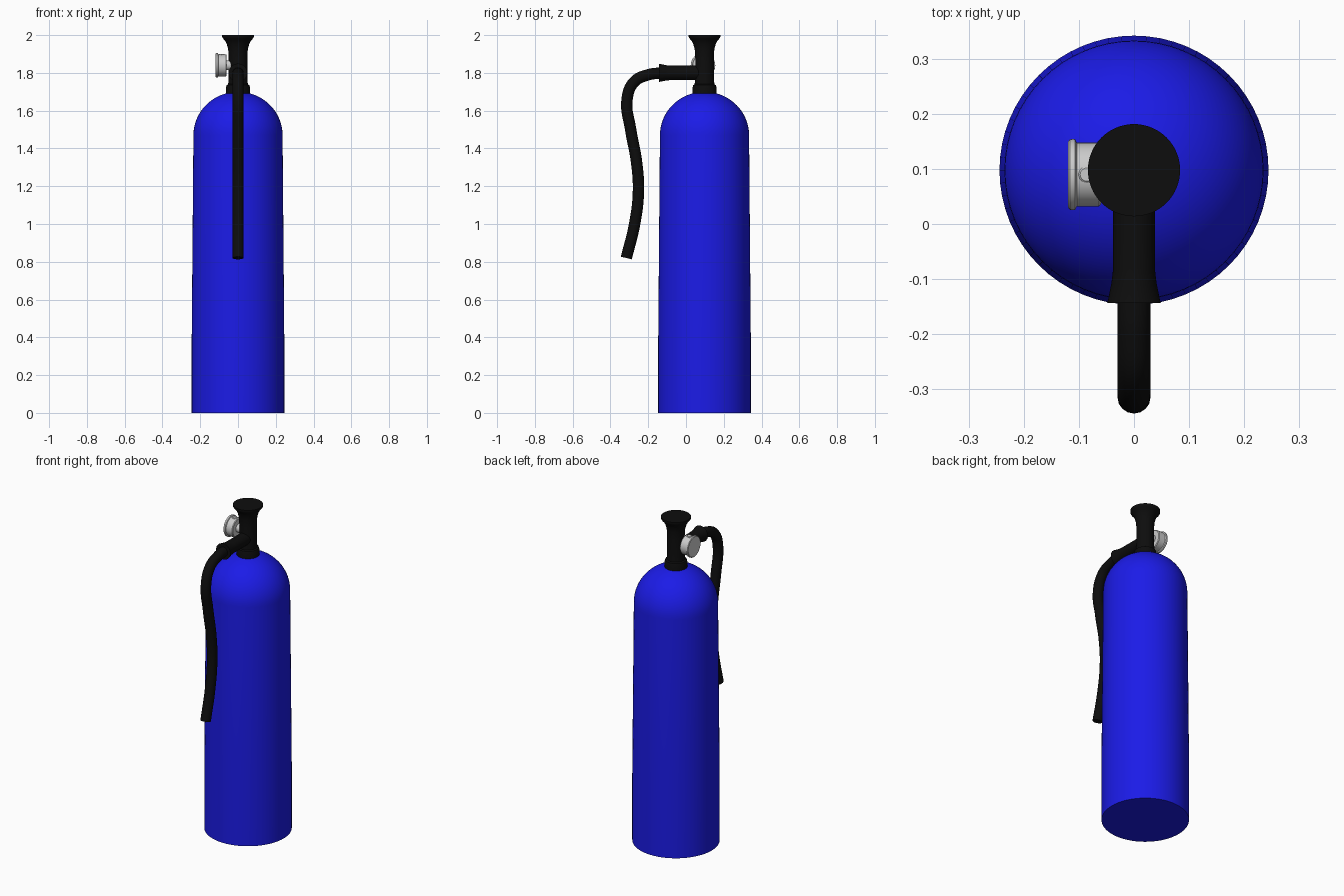
import bpy, bmesh, math
from mathutils import Matrix, Vector

if "Cube" in bpy.data.objects:
    bpy.data.objects.remove(bpy.data.objects["Cube"])


def material(name, rgb):
    m = bpy.data.materials.new(name)
    m.diffuse_color = (*rgb, 1)
    m.use_nodes = True
    m.node_tree.nodes["Principled BSDF"].inputs["Base Color"].default_value = m.diffuse_color
    return m


BLUE = material("blue_paint", (0.011, 0.011, 0.8))
BLACK = material("black_rubber", (0.004, 0.004, 0.004))


def smooth(ob, angle):
    bpy.ops.object.select_all(action='DESELECT')
    ob.select_set(True)
    bpy.context.view_layer.objects.active = ob
    bpy.ops.object.shade_smooth_by_angle(angle=math.radians(angle))


def lathe(name, profile, origin, axis=(0, 0, 1), mat=None, segments=64, angle=35):
    """Revolve (radius, height) points around an axis and cap both ends."""
    bm = bmesh.new()
    rings = []
    for r, h in profile:
        rings.append([bm.verts.new((r * math.cos(a), r * math.sin(a), h))
                      for a in (math.tau * i / segments for i in range(segments))])
    for low, high in zip(rings, rings[1:]):
        for i in range(segments):
            j = (i + 1) % segments
            bm.faces.new((low[i], low[j], high[j], high[i]))
    bm.faces.new(rings[0][::-1])
    bm.faces.new(rings[-1])
    turn = Vector((0, 0, 1)).rotation_difference(Vector(axis)).to_matrix().to_4x4()
    bm.transform(Matrix.Translation(origin) @ turn)
    bmesh.ops.recalc_face_normals(bm, faces=bm.faces)
    me = bpy.data.meshes.new(name)
    bm.to_mesh(me)
    bm.free()
    ob = bpy.data.objects.new(name, me)
    bpy.context.collection.objects.link(ob)
    if mat:
        me.materials.append(mat)
    smooth(ob, angle)
    return ob


CY = 0.098  # bottle axis

# Tank: slightly tapered wall and a domed shoulder
dome = [(0.236 * math.cos(t), 1.47 + 0.23 * math.sin(t))
        for t in (math.radians(86) * i / 16 for i in range(17))]
lathe("tank", [(0.245, 0), (0.245, 0.4)] + dome, (0, CY, 0), mat=BLUE)

# Valve: collar, neck and flared top
lathe("valve_neck", [(0.064, 1.67), (0.064, 1.72), (0.06, 1.735), (0.052, 1.74),
                     (0.049, 1.80), (0.049, 1.88), (0.052, 1.925), (0.06, 1.955),
                     (0.07, 1.972), (0.08, 1.983), (0.084, 1.99), (0.084, 2.0)],
      (0, CY, 0), mat=BLACK)

# Outlet pipe with flared end, pointing to the front
lathe("outlet_pipe", [(0.038, 0), (0.038, 0.18), (0.041, 0.205), (0.047, 0.235),
                      (0.049, 0.242)],
      (0, CY, 1.80), axis=(0, -1, 0), mat=BLACK, segments=48)

# Hose
path = [(-0.12, 1.80), (-0.20, 1.79), (-0.275, 1.752), (-0.312, 1.66), (-0.293, 1.50),
        (-0.262, 1.33), (-0.252, 1.17), (-0.272, 1.00), (-0.316, 0.82)]
curve = bpy.data.curves.new("hose", 'CURVE')
curve.dimensions = '3D'
curve.bevel_depth = 0.03
curve.bevel_resolution = 6
curve.use_fill_caps = True
curve.resolution_u = 8
spline = curve.splines.new('BEZIER')
spline.bezier_points.add(len(path) - 1)
for p, (y, z) in zip(spline.bezier_points, path):
    p.co = (0, y, z)
    p.handle_left_type = p.handle_right_type = 'AUTO'
hose = bpy.data.objects.new("hose", curve)
bpy.context.collection.objects.link(hose)
bpy.ops.object.select_all(action='DESELECT')
hose.select_set(True)
bpy.context.view_layer.objects.active = hose
bpy.ops.object.convert(target='MESH')
hose = bpy.context.view_layer.objects.active
hose.data.materials.clear()
hose.data.materials.append(BLACK)
smooth(hose, 40)

# Pressure gauge on the left: body with rounded rim, stem and small pin
GAUGE = (0, 0.09, 1.84)
lathe("gauge", [(0.054, 0.06), (0.058, 0.064), (0.058, 0.104), (0.064, 0.107),
                (0.065, 0.111), (0.064, 0.117), (0.06, 0.12)],
      GAUGE, axis=(-1, 0, 0), segments=48)
lathe("gauge_stem", [(0.025, 0.03), (0.025, 0.07)], GAUGE, axis=(-1, 0, 0), segments=32)
lathe("gauge_pin", [(0.015, 0.03), (0.015, 0.058), (0.012, 0.061)],
      (-0.086, 0.09, 1.84), segments=24)
